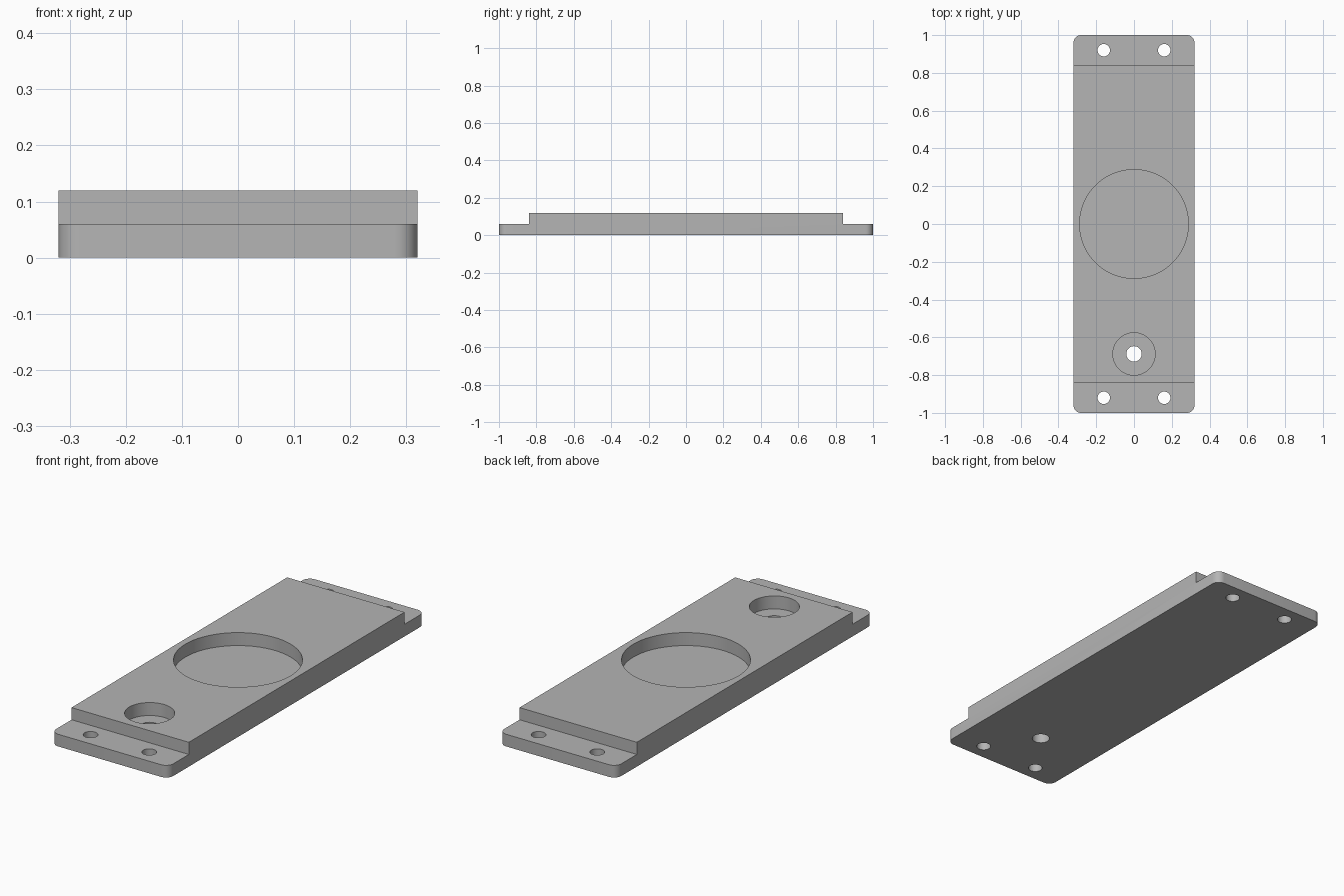
import bpy, bmesh, math
from mathutils import Matrix, Vector

default = bpy.data.objects.get("Cube")
if default:
    bpy.data.objects.remove(default, do_unlink=True)

# Overall dimensions
WIDTH, LENGTH, HEIGHT = 0.64, 2.0, 0.12
LIP_Z, STEP_Y = 0.06, 0.84
POCKET_Z = 0.056
CORNER = 0.04

grey = bpy.data.materials.new("plain grey")
grey.use_nodes = True
colour = (0.46, 0.46, 0.46, 1)
grey.diffuse_color = colour
grey.node_tree.nodes["Principled BSDF"].inputs["Base Color"].default_value = colour


def add_object(name, bm):
    mesh = bpy.data.meshes.new(name)
    bm.to_mesh(mesh)
    bm.free()
    mesh.materials.append(grey)
    obj = bpy.data.objects.new(name, mesh)
    bpy.context.collection.objects.link(obj)
    return obj


def box(name, size, centre, corner=0):
    bm = bmesh.new()
    bmesh.ops.create_cube(bm, size=1, matrix=Matrix.Translation(centre) @ Matrix.Diagonal((*size, 1)))
    if corner:
        upright = [e for e in bm.edges if abs(e.verts[0].co.z - e.verts[1].co.z) > 0.01]
        bmesh.ops.bevel(bm, geom=upright, offset=corner, segments=8, profile=0.5, affect='EDGES')
    return add_object(name, bm)


def drill(name, x, y, radius, floor, segments):
    top = HEIGHT + 0.1
    bm = bmesh.new()
    bmesh.ops.create_cone(bm, cap_ends=True, segments=segments, radius1=radius, radius2=radius,
                          depth=top - floor, matrix=Matrix.Translation((x, y, (top + floor) / 2)))
    return add_object(name, bm)


# Solid plate with rounded upright corners
plate = box("mounting_plate", (WIDTH, LENGTH, HEIGHT), Vector((0, 0, HEIGHT / 2)), CORNER)

# Steps and screw holes at both ends
cutters = []
for side in (-1, 1):
    cutters.append(box("step_cutter", (1, 0.4, 0.2), Vector((0, side * (STEP_Y + 0.2), LIP_Z + 0.1))))
    for x in (-0.16, 0.16):
        cutters.append(drill("screw_hole_cutter", x, side * 0.92, 0.033, -0.1, 32))

# Central round pocket, and the counterbored hole near the front
cutters.append(drill("pocket_cutter", 0, 0, 0.288, POCKET_Z, 96))
cutters.append(drill("counterbore_cutter", 0, -0.688, 0.112, POCKET_Z, 64))
cutters.append(drill("through_hole_cutter", 0, -0.688, 0.041, -0.1, 32))

for cutter in cutters:
    cutter.hide_render = True
    cut = plate.modifiers.new(cutter.name, 'BOOLEAN')
    cut.operation = 'DIFFERENCE'
    cut.solver = 'EXACT'
    cut.object = cutter

# Bake the cuts and remove the cutters
bpy.context.view_layer.update()
graph = bpy.context.evaluated_depsgraph_get()
finished = bpy.data.meshes.new_from_object(plate.evaluated_get(graph))
plate.modifiers.clear()
plate.data = finished
for cutter in cutters:
    bpy.data.objects.remove(cutter, do_unlink=True)

# Single material, smooth round walls with crisp edges
finished.materials.clear()
finished.materials.append(grey)
for face in finished.polygons:
    face.material_index = 0
bpy.ops.object.select_all(action='DESELECT')
plate.select_set(True)
bpy.context.view_layer.objects.active = plate
bpy.ops.object.shade_smooth_by_angle(angle=math.radians(30))
